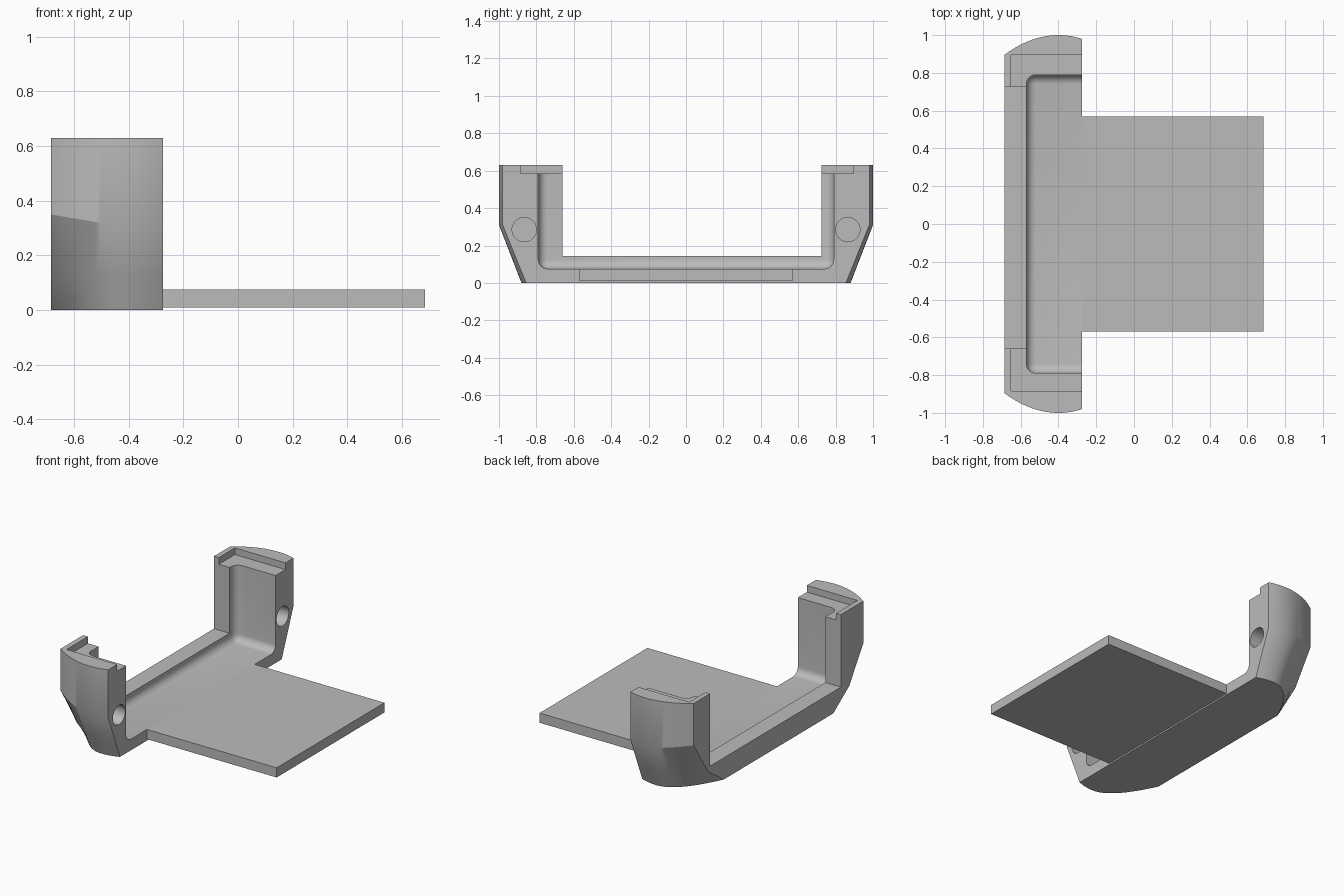
import bpy
import bmesh
import math
from mathutils import Matrix

if "Cube" in bpy.data.objects:
    bpy.data.objects.remove(bpy.data.objects["Cube"], do_unlink=True)

grey = bpy.data.materials.new("plain grey")
grey.use_nodes = True
colour = (0.5, 0.5, 0.5, 1)
grey.diffuse_color = colour
grey.node_tree.nodes["Principled BSDF"].inputs["Base Color"].default_value = colour

BACK, FRONT, TOP = -0.685, -0.275, 0.63


def finish(bm, name):
    bmesh.ops.recalc_face_normals(bm, faces=bm.faces)
    mesh = bpy.data.meshes.new(name)
    bm.to_mesh(mesh)
    bm.free()
    mesh.materials.append(grey)
    obj = bpy.data.objects.new(name, mesh)
    bpy.context.collection.objects.link(obj)
    return obj


def box(name, x, y, z, radius=0):
    bm = bmesh.new()
    bmesh.ops.create_cube(bm, size=1)
    for v in bm.verts:
        v.co = [(lo + hi) / 2 + c * (hi - lo) for c, (lo, hi) in zip(v.co, (x, y, z))]
    if radius:
        bmesh.ops.bevel(bm, geom=bm.edges[:], offset=radius, segments=6,
                        profile=0.5, affect='EDGES')
    return finish(bm, name)


def hole(name, y):
    bm = bmesh.new()
    place = Matrix.Translation((FRONT, y, 0.285)) @ Matrix.Rotation(math.pi / 2, 4, 'Y')
    bmesh.ops.create_cone(bm, cap_ends=True, segments=40, radius1=0.065,
                          radius2=0.065, depth=0.4, matrix=place)
    return finish(bm, name)


# Plan outlines of the rounded ends, as half-lengths along y
def upper(x):
    return 1 - 1.27 * (x + 0.4) ** 2


def foot(x):
    return 0.88 - (3.7 if x < -0.4 else 1.6) * (x + 0.4) ** 2


def crease(x):
    return 0.31 + 0.17 * max(0, -0.45 - x)


def ankle(x):
    t = 0.12 / crease(x)
    return foot(x) * (1 - t) + upper(x) * t + 0.06 * max(0, (-0.55 - x) / 0.135)


# Bracket body: stacked outlines joined into a solid
steps = 20
xs = [FRONT + (BACK - FRONT) * i / steps for i in range(steps + 1)]
levels = [(foot, lambda x: 0), (ankle, lambda x: 0.12),
          (upper, crease), (upper, lambda x: TOP)]
bm = bmesh.new()
rings = []
for half, height in levels:
    ring = [bm.verts.new((x, half(x), height(x))) for x in xs]
    ring += [bm.verts.new((x, -half(x), height(x))) for x in reversed(xs)]
    rings.append(ring)
for low, high in zip(rings, rings[1:]):
    for i in range(len(low)):
        j = (i + 1) % len(low)
        bm.faces.new((low[i], low[j], high[j], high[i]))
bm.faces.new(rings[0])
bm.faces.new(rings[-1])
bracket = finish(bm, "end_bracket")

# Cavity, rear window, top rebate and pin holes
cutters = [
    box("cavity_cutter", (-0.57, 0.2), (-0.79, 0.79), (0.075, 1), 0.05),
    box("window_cutter", (-1, -0.5), (-0.66, 0.725), (0.145, 1)),
    box("rebate_cutter", (-0.65, 0), (-0.885, 0.895), (0.585, 1)),
    hole("right_hole_cutter", -0.865),
    hole("left_hole_cutter", 0.865),
]
bpy.context.view_layer.objects.active = bracket
for cutter in cutters:
    cutter.hide_render = True
    mod = bracket.modifiers.new("cut", 'BOOLEAN')
    mod.operation = 'DIFFERENCE'
    mod.solver = 'EXACT'
    mod.object = cutter
    bpy.ops.object.modifier_apply(modifier=mod.name)
    bpy.data.objects.remove(cutter, do_unlink=True)

bpy.ops.object.select_all(action='DESELECT')
bracket.select_set(True)
bpy.ops.object.shade_smooth_by_angle(angle=math.radians(25))

# Flat tongue
box("tongue_plate", (FRONT, 0.685), (-0.57, 0.57), (0.01, 0.075))
